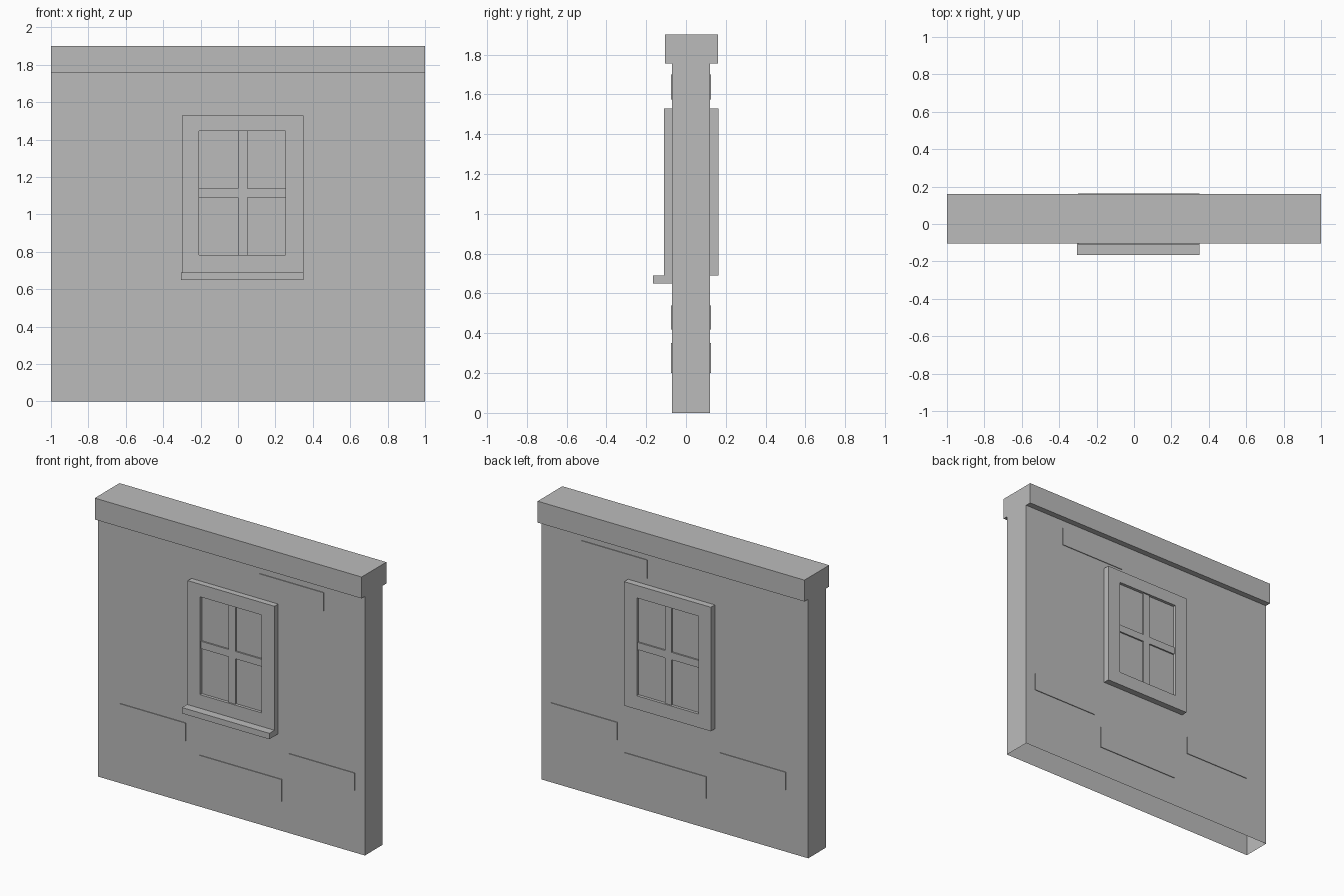
import bpy, bmesh
from mathutils import Vector

cube = bpy.data.objects.get("Cube")
if cube:
    bpy.data.objects.remove(cube, do_unlink=True)

grey = bpy.data.materials.new("plaster_grey")
grey.use_nodes = True
colour = (0.5, 0.5, 0.5, 1)
grey.diffuse_color = colour
grey.node_tree.nodes["Principled BSDF"].inputs["Base Color"].default_value = colour


def finish(name, bm):
    mesh = bpy.data.meshes.new(name)
    bm.to_mesh(mesh)
    bm.free()
    mesh.materials.append(grey)
    obj = bpy.data.objects.new(name, mesh)
    bpy.context.collection.objects.link(obj)
    return obj


def add_box(bm, x, y, z):
    """Add a box spanning the given (low, high) ranges."""
    lo, hi = Vector((x[0], y[0], z[0])), Vector((x[1], y[1], z[1]))
    verts = bmesh.ops.create_cube(bm, size=1)["verts"]
    for v in verts:
        v.co = (lo + hi) / 2 + v.co * (hi - lo)


def box(name, x, y, z, open_bottom=False):
    bm = bmesh.new()
    add_box(bm, x, y, z)
    if open_bottom:
        bm.normal_update()
        under = [f for f in bm.faces if f.normal.z < -0.5]
        bmesh.ops.delete(bm, geom=under, context="FACES")
    return finish(name, bm)


# Wall shell, open underneath, with a coping along the top
box("wall", (-1, 1), (-0.07, 0.12), (0, 1.76), open_bottom=True)
box("coping", (-1, 1), (-0.105, 0.16), (1.755, 1.9))

# Slightly raised bricks that show on both sides
bricks = [(-0.835, -0.34, 0.42, 0.54), (-0.236, 0.378, 0.2, 0.35),
          (0.43, 0.925, 0.42, 0.54), (0.206, 0.695, 1.575, 1.7)]
for i, (x0, x1, z0, z1) in enumerate(bricks):
    box(f"brick_{i + 1}", (x0, x1), (-0.075, 0.125), (z0, z1))

# Window frame: a through-going ring with a rectangular opening
outer_x, outer_z = (-0.30, 0.35), (0.69, 1.53)
open_x, open_z = (-0.208, 0.255), (0.782, 1.445)
front, back = -0.11, 0.163


def rectangle(bm, x, z, y):
    corners = [(x[0], z[0]), (x[1], z[0]), (x[1], z[1]), (x[0], z[1])]
    return [bm.verts.new((a, y, b)) for a, b in corners]


bm = bmesh.new()
loops = [rectangle(bm, outer_x, outer_z, front), rectangle(bm, open_x, open_z, front),
         rectangle(bm, open_x, open_z, back), rectangle(bm, outer_x, outer_z, back)]
for k in range(4):
    a, b = loops[k], loops[(k + 1) % 4]
    for i in range(4):
        j = (i + 1) % 4
        bm.faces.new((a[i], a[j], b[j], b[i]))
bmesh.ops.recalc_face_normals(bm, faces=bm.faces)
finish("window_frame", bm)

# Panes and crossing glazing bars, stepped back on both sides
box("window_panes", open_x, (front + 0.02, back - 0.02), open_z)
bar_y = (front + 0.01, back - 0.01)
box("vertical_bar", (0, 0.05), bar_y, open_z)
box("horizontal_bar", open_x, bar_y, (1.09, 1.14))

# Projecting sill on the front only
box("window_sill", (-0.305, 0.35), (-0.165, -0.06), (0.65, 0.69))
